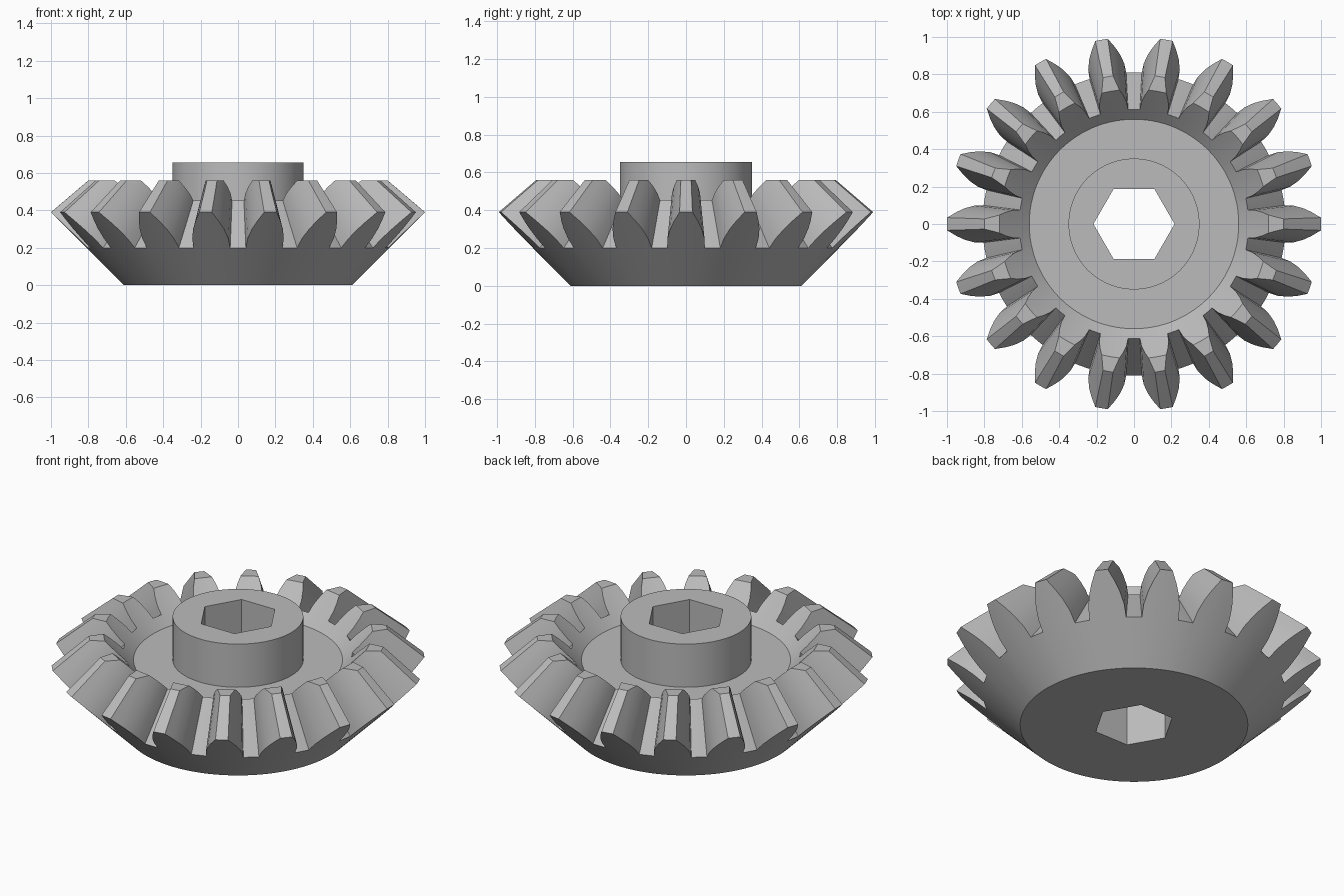
import bpy, bmesh, math
from mathutils import Vector

if "Cube" in bpy.data.objects:
    bpy.data.objects.remove(bpy.data.objects["Cube"])

TEETH = 18
PITCH = 2 * math.pi / TEETH
APEX = 1.24            # height where all tooth lines converge
BACK, FRONT = 0.61, 0.16   # r - z on the outer and inner cones
TOP = 0.56             # flat cut across the tooth tops
# tooth outline on the back cone: (height, half angle)
LEVELS = [(0.20, 0.123), (0.25, 0.114), (0.30, 0.092),
          (0.3416, 0.067), (0.37, 0.047), (0.39, 0.034)]
US = [-1, -0.5, 0, 0.5, 1]

bm = bmesh.new()


def pt(rz, a):
    return Vector((rz[0] * math.cos(a), rz[0] * math.sin(a), rz[1]))


def face(points):
    bm.faces.new([bm.verts.new(p) for p in points])


def quad(p, a, q, b):
    face([pt(p, a[0]), pt(p, a[1]), pt(q, b[1]), pt(q, b[0])])


def outer(z):
    return (z + BACK, z)


def inner(z):
    # slide a back-cone point toward the apex until the inner cone or the flat top
    t = min((BACK - FRONT) / (BACK + APEX), (TOP - z) / (APEX - z))
    return ((z + BACK) * (1 - t), z + t * (APEX - z))


def spans(c, half):
    v = [c + half * u for u in US]
    return list(zip(v, v[1:]))


z0, a0 = LEVELS[0]
low = [(BACK, 0), outer(z0)]
high = [inner(z0), (0.56, 0.40), (0.35, 0.40), (0.35, 0.655)]
rim = []
for i in range(TEETH):
    c = i * PITCH
    tooth, gap = spans(c, a0), spans(c + PITCH / 2, PITCH / 2 - a0)
    # body and hub, revolved
    for s in tooth + gap:
        rim.append(s[0])
        for chain in (low, high):
            for p, q in zip(chain, chain[1:]):
                quad(p, s, q, s)
    # root land between teeth
    for s in gap:
        quad(outer(z0), s, inner(z0), s)
    # tooth: back, inner end and flanks
    for (za, ha), (zb, hb) in zip(LEVELS, LEVELS[1:]):
        for s, t in zip(spans(c, ha), spans(c, hb)):
            quad(outer(za), s, outer(zb), t)
            quad(inner(za), s, inner(zb), t)
        for k in (-1, 1):
            face([pt(outer(za), c + k * ha), pt(outer(zb), c + k * hb),
                  pt(inner(zb), c + k * hb), pt(inner(za), c + k * ha)])
    # tooth tip land
    zt, ht = LEVELS[-1]
    for s in spans(c, ht):
        quad(outer(zt), s, inner(zt), s)
# bottom and hub top caps
face([pt(low[0], a) for a in rim])
face([pt(high[-1], a) for a in rim])

bmesh.ops.remove_doubles(bm, verts=bm.verts, dist=1e-4)
bmesh.ops.recalc_face_normals(bm, faces=bm.faces)
mesh = bpy.data.meshes.new("bevel_gear")
bm.to_mesh(mesh)
bm.free()
gear = bpy.data.objects.new("bevel_gear", mesh)
bpy.context.collection.objects.link(gear)

grey = bpy.data.materials.new("plain grey")
grey.diffuse_color = (0.5, 0.5, 0.5, 1)
grey.use_nodes = True
grey.node_tree.nodes["Principled BSDF"].inputs["Base Color"].default_value = grey.diffuse_color
mesh.materials.append(grey)

# hexagonal bore, corners on the x axis
bpy.ops.mesh.primitive_cylinder_add(vertices=6, radius=0.217, depth=2,
                                    rotation=(0, 0, math.pi / 6))
cutter = bpy.context.object
cutter.name = "bore_cutter"
cutter.data.materials.append(grey)
cutter.hide_render = True
mod = gear.modifiers.new("bore", "BOOLEAN")
mod.operation = "DIFFERENCE"
mod.solver = "EXACT"
mod.object = cutter
bpy.ops.object.select_all(action="DESELECT")
gear.select_set(True)
bpy.context.view_layer.objects.active = gear
bpy.ops.object.modifier_apply(modifier="bore")
bpy.data.objects.remove(cutter)
bpy.ops.object.shade_smooth_by_angle(angle=math.radians(25))
